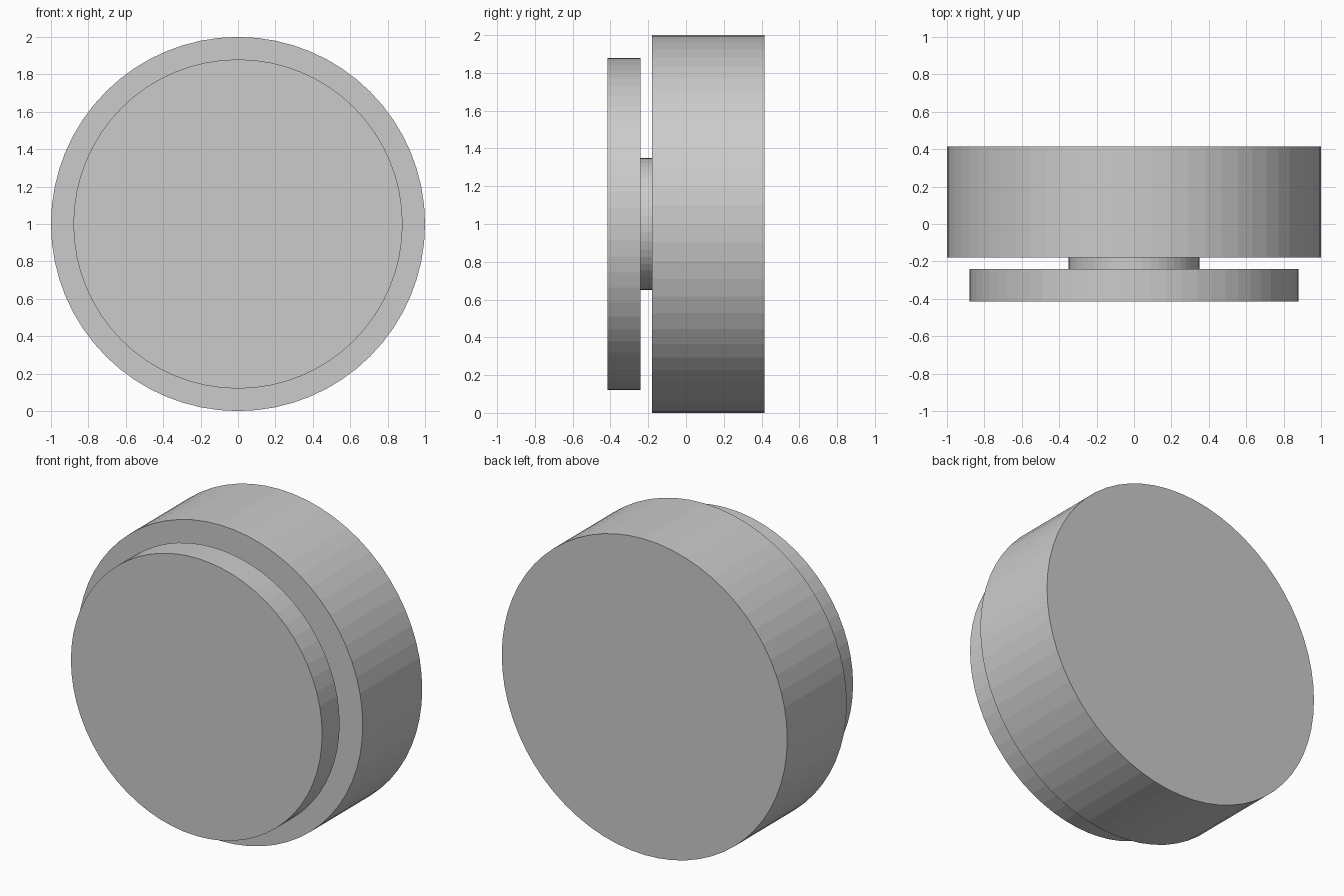
import bpy
from math import pi

if "Cube" in bpy.data.objects:
    bpy.data.objects.remove(bpy.data.objects["Cube"])


def disc(name, radius, y_front, y_back, sides=64):
    """Solid cylinder lying along the y axis, centred at z = 1."""
    bpy.ops.mesh.primitive_cylinder_add(
        vertices=sides, radius=radius, depth=y_back - y_front,
        location=(0, (y_front + y_back) / 2, 1), rotation=(pi / 2, 0, 0))
    obj = bpy.context.object
    obj.name = name
    bpy.ops.object.transform_apply(location=False, rotation=True, scale=True)
    return obj


# Thick main drum at the back
disc("main_drum", 1.0, -0.18, 0.415)

# Short neck joining drum and front plate
disc("connecting_neck", 0.35, -0.24, -0.18, 48)

# Thin front plate
disc("front_plate", 0.88, -0.415, -0.24)
